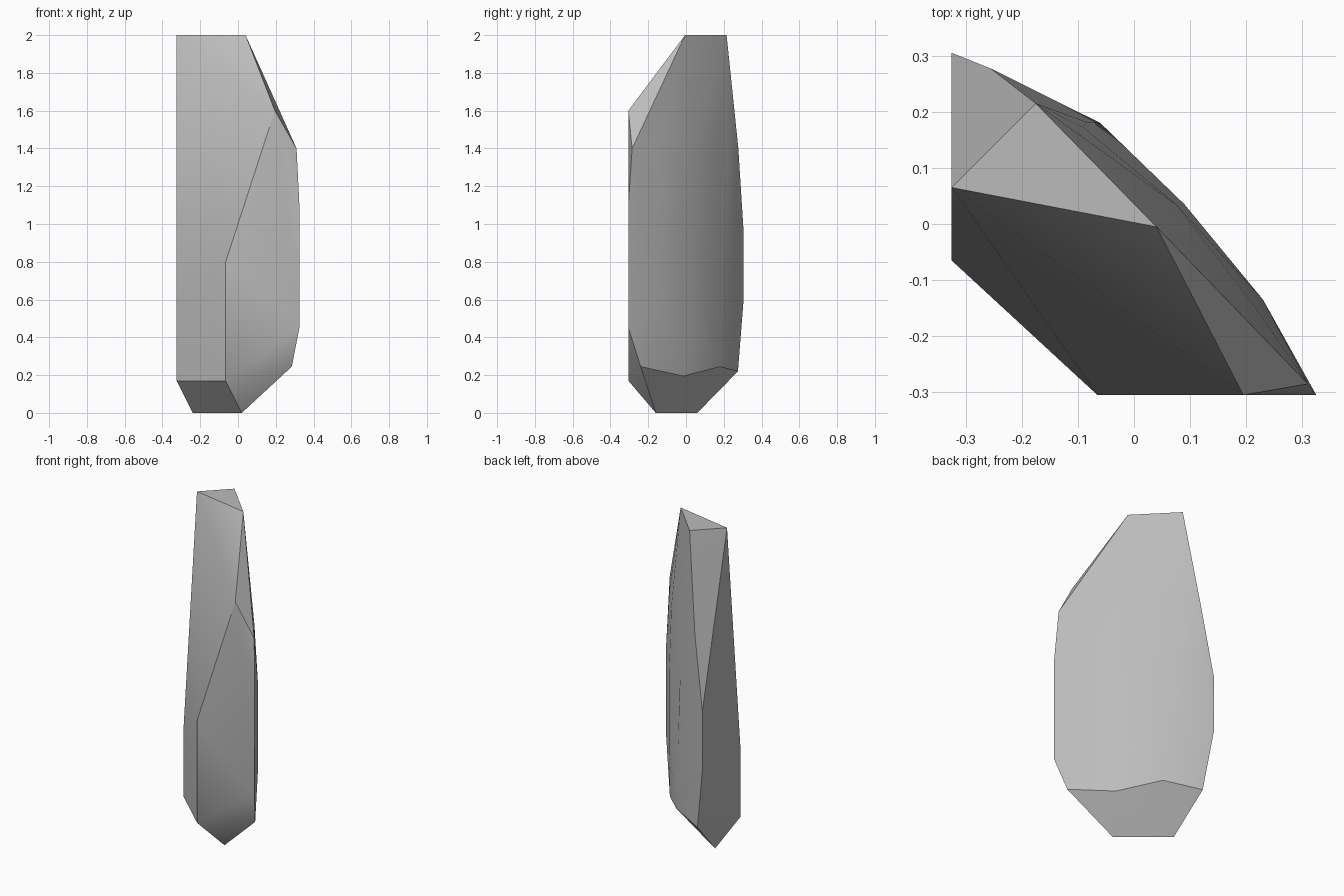
import bpy
import bmesh
import math

default_cube = bpy.data.objects.get("Cube")
if default_cube:
    bpy.data.objects.remove(default_cube, do_unlink=True)

# Plain grey stone
stone = bpy.data.materials.new("grey_stone")
stone.use_nodes = True
grey = (0.5, 0.5, 0.5, 1)
stone.diffuse_color = grey
stone.node_tree.nodes["Principled BSDF"].inputs["Base Color"].default_value = grey

corners = []


def column(x, y, *heights):
    """Corners stacked above one ground position."""
    corners.extend((x, y, z) for z in heights)


# Wedge edge at the foot
column(-0.24, 0.06, 0)
column(0.02, -0.16, 0)

# Flat front and cut front corner
column(-0.325, -0.065, 0.17, 0.6)
column(-0.065, -0.305, 0.17, 0.8)
column(0.195, -0.305, 1.6)
column(0.325, -0.305, 0.45, 1.1)

# Curved back
column(0.23, -0.135, 0.5, 1.05)
column(0.09, 0.035, 0.5, 1.0)
column(-0.085, 0.182, 0.5, 1.0)
column(-0.325, 0.305, 0.6, 0.96)

# Lower rim of the back
column(0.285, -0.24, 0.245)
column(0.12, -0.015, 0.195)
column(-0.06, 0.18, 0.245)
column(-0.27, 0.275, 0.22)

# Shoulder where the back leans inward
column(0.31, -0.285, 1.4)
column(0.21, -0.14, 1.4)
column(0.075, 0.035, 1.4)
column(-0.09, 0.172, 1.4)
column(-0.255, 0.277, 1.4)

# Triangular tip
column(-0.325, 0.065, 2)
column(0.04, -0.005, 2)
column(-0.175, 0.215, 2)

# Wrap the corners in a faceted skin
bm = bmesh.new()
for corner in corners:
    bm.verts.new(corner)
hull = bmesh.ops.convex_hull(bm, input=bm.verts[:])
spare = {v for v in hull["geom_interior"] + hull["geom_unused"]
         if isinstance(v, bmesh.types.BMVert)}
bmesh.ops.delete(bm, geom=list(spare), context="VERTS")
bmesh.ops.dissolve_limit(bm, angle_limit=math.radians(1),
                         verts=bm.verts[:], edges=bm.edges[:])
bmesh.ops.recalc_face_normals(bm, faces=bm.faces[:])

mesh = bpy.data.meshes.new("rock_shard")
bm.to_mesh(mesh)
bm.free()
mesh.materials.append(stone)
shard = bpy.data.objects.new("rock_shard", mesh)
bpy.context.collection.objects.link(shard)

# Soft shading with crisp main edges
bpy.ops.object.select_all(action="DESELECT")
shard.select_set(True)
bpy.context.view_layer.objects.active = shard
bpy.ops.object.shade_smooth_by_angle(angle=math.radians(30))
